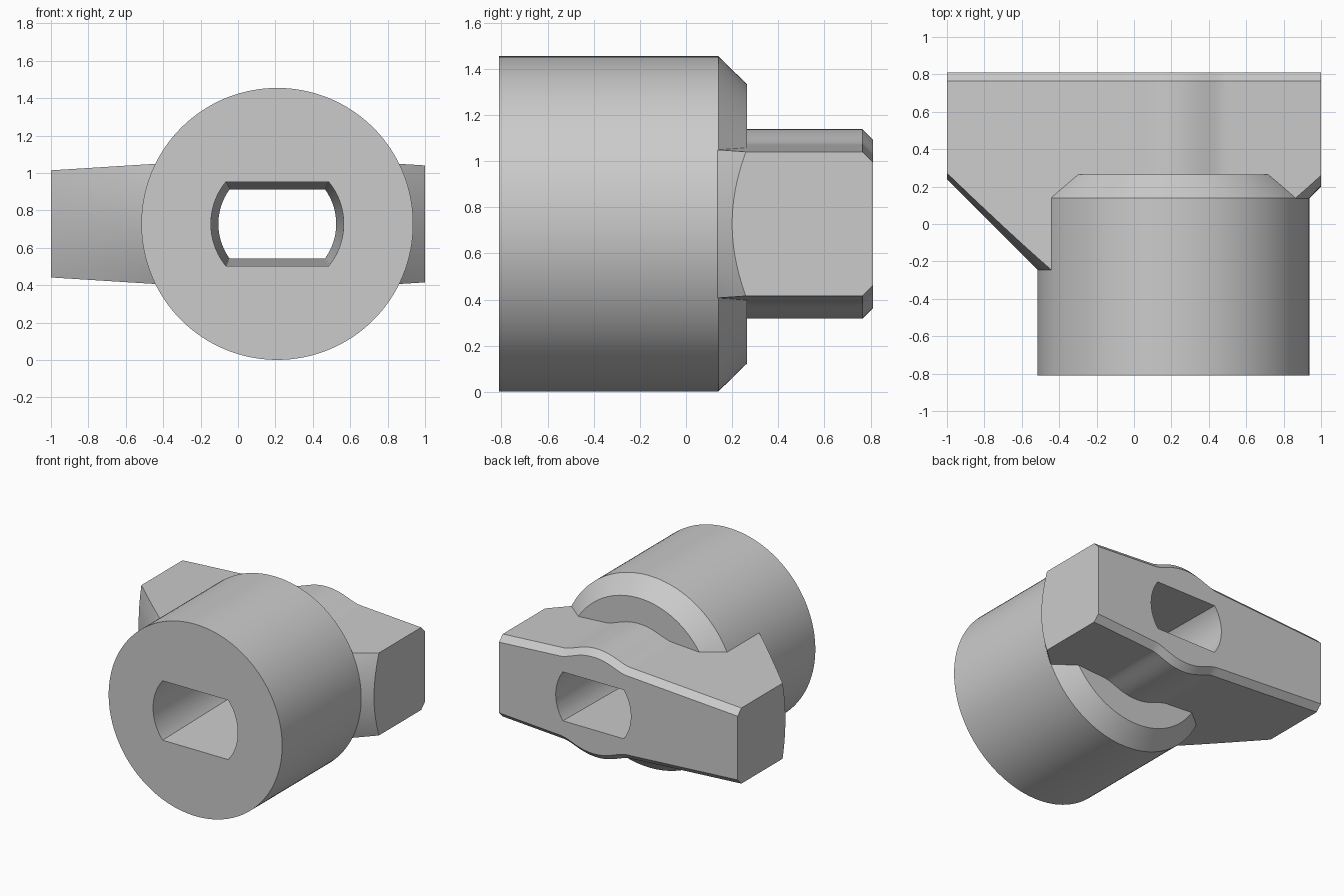
import bpy, bmesh, math
from math import sin, cos, sqrt, pi

if "Cube" in bpy.data.objects:
    bpy.data.objects.remove(bpy.data.objects["Cube"])

CX, CZ = 0.21, 0.728          # axis of the round body, running along y
SEG = 128

grey = bpy.data.materials.new("plain grey")
grey.use_nodes = True
grey.diffuse_color = (0.6, 0.6, 0.6, 1)
grey.node_tree.nodes["Principled BSDF"].inputs["Base Color"].default_value = (0.6, 0.6, 0.6, 1)


def loft(name, rings, fan=None):
    """Skin equal rings of (x, y, z) offsets from the axis; fan gives cap centre y values."""
    bm = bmesh.new()
    rows = [[bm.verts.new((x + CX, y, z + CZ)) for x, y, z in ring] for ring in rings]
    n = len(rows[0])
    for a, b in zip(rows, rows[1:]):
        for i in range(n):
            j = (i + 1) % n
            bm.faces.new((a[i], a[j], b[j], b[i]))
    for k, row in enumerate((rows[0], rows[-1])):
        if fan:
            c = bm.verts.new((CX, fan[k], CZ))
            for i in range(n):
                bm.faces.new((row[i], row[(i + 1) % n], c))
        else:
            bm.faces.new(row)
    bmesh.ops.recalc_face_normals(bm, faces=bm.faces)
    mesh = bpy.data.meshes.new(name)
    bm.to_mesh(mesh)
    bm.free()
    mesh.materials.append(grey)
    obj = bpy.data.objects.new(name, mesh)
    bpy.context.collection.objects.link(obj)
    return obj


def combine(target, other, operation):
    """Apply a boolean and remove the helper."""
    mod = target.modifiers.new(operation, 'BOOLEAN')
    mod.operation, mod.object, mod.solver = operation, other, 'EXACT'
    deps = bpy.context.evaluated_depsgraph_get()
    mesh = bpy.data.meshes.new_from_object(target.evaluated_get(deps))
    target.modifiers.clear()
    target.data = mesh
    bpy.data.objects.remove(other)


def circle(r, y):
    return [(r * cos(2 * pi * i / SEG), y, r * sin(2 * pi * i / SEG)) for i in range(SEG)]


# Round body with a chamfered back rim
body = loft("knob_body", [circle(0.727, -0.81), circle(0.727, 0.14), circle(0.605, 0.265)])


# Handle bar: tapered towards the ends, with a filleted round bulge in the middle
def half_height(x):
    line = 0.362 - 0.0625 * abs(x)
    bulge = sqrt(max(0.411 ** 2 - x * x, 0))
    k = 0.04
    h = max(k - abs(line - bulge), 0) / k
    return max(line, bulge) + h * h * k / 4


xs = [-1 - CX] + [-0.34 + 0.02 * i for i in range(35)] + [1 - CX]


def bar_ring(y, inset):
    top = [(x, y, half_height(x) - inset) for x in xs]
    return top + [(x, y, -z) for x, y, z in reversed(top)]


bar = loft("handle_bar", [bar_ring(-0.35, 0), bar_ring(0.765, 0), bar_ring(0.81, 0.045)])


# Conical undercut on the front of the bar, deeper on the long arm
def cone_ring(r):
    ring = []
    for i in range(SEG):
        a = 2 * pi * (i + 0.5) / SEG
        ring.append((r * cos(a), r - (0.59 if cos(a) > 0 else 0.972), r * sin(a)))
    return ring


envelope = loft("undercut_envelope", [cone_ring(0.6), cone_ring(2.0)], fan=(-0.2, 1.5))
combine(bar, envelope, 'INTERSECT')
combine(body, bar, 'UNION')


# Tapered through hole with two flats and two round sides
def slot_ring(t):
    y = -0.81 + 1.62 * t
    r, flat = 0.355 - 0.04 * t, 0.225 - 0.04 * t
    a = math.asin(flat / r)
    arc = [a * (i / 12 - 1) for i in range(25)]
    return [(r * cos(b + s), y, r * sin(b + s)) for s in (0, pi) for b in arc]


combine(body, loft("slot_cutter", [slot_ring(-0.05), slot_ring(1.05)]), 'DIFFERENCE')

body.name = "knob"
bpy.context.view_layer.objects.active = body
body.select_set(True)
bpy.ops.object.shade_smooth_by_angle(angle=math.radians(25))
